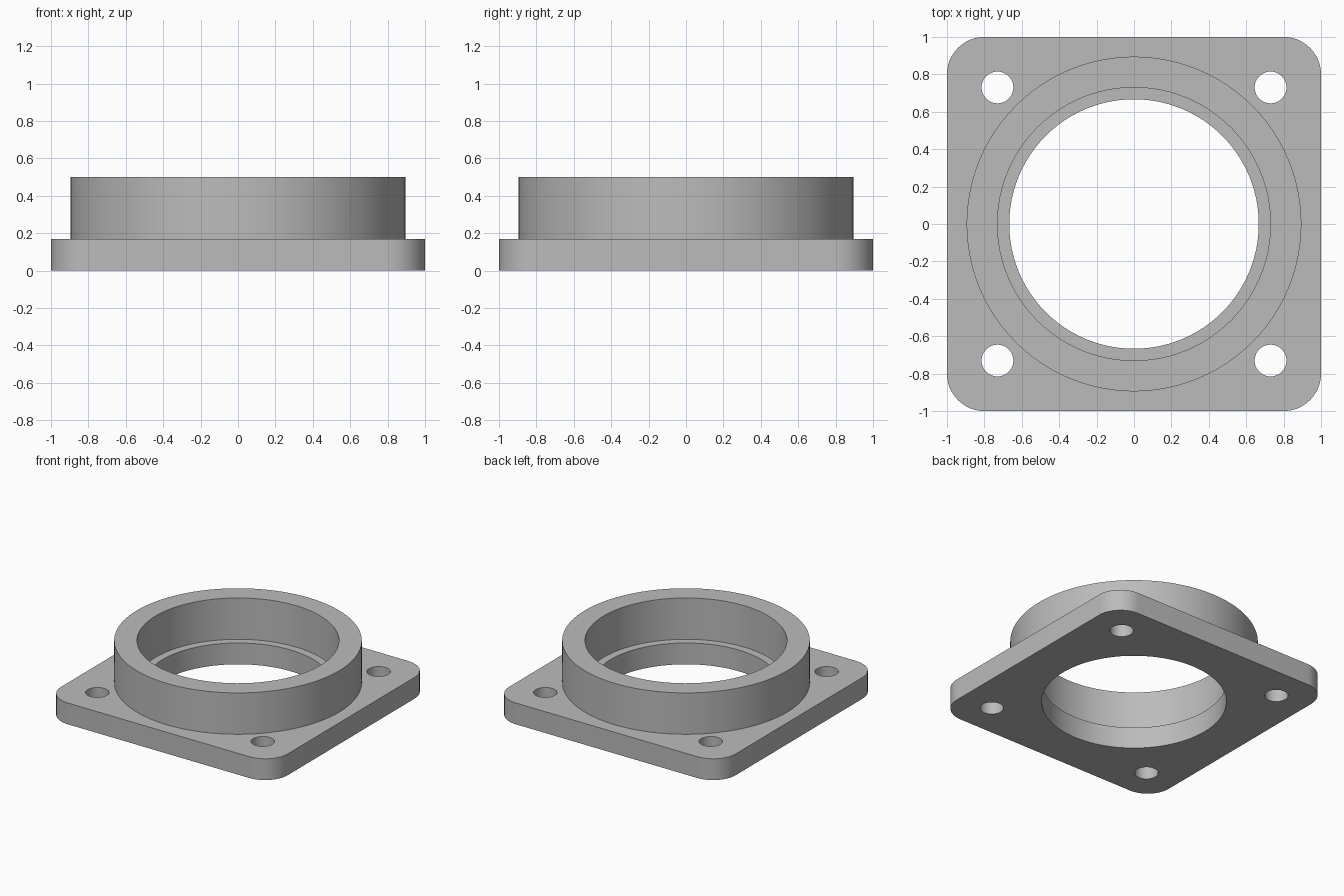
import bpy
import bmesh
from math import cos, sin, pi

if "Cube" in bpy.data.objects:
    bpy.data.objects.remove(bpy.data.objects["Cube"])

PLATE_TOP, COLLAR_TOP = 0.17, 0.5
BORE, SOCKET, COLLAR = 0.667, 0.73, 0.895
BOLT_POS, BOLT_RADIUS = 0.73, 0.085
CORNER = 0.2

grey = bpy.data.materials.new("plain grey")
grey.use_nodes = True
grey.diffuse_color = (0.5, 0.5, 0.5, 1)
grey.node_tree.nodes["Principled BSDF"].inputs["Base Color"].default_value = grey.diffuse_color


def prism(name, outline, z0, z1):
    """Extrude a closed outline straight up from z0 to z1."""
    bm = bmesh.new()
    base = bm.faces.new([bm.verts.new((x, y, z0)) for x, y in outline])
    top = bmesh.ops.extrude_face_region(bm, geom=[base])["geom"]
    verts = [v for v in top if isinstance(v, bmesh.types.BMVert)]
    bmesh.ops.translate(bm, verts=verts, vec=(0, 0, z1 - z0))
    bmesh.ops.recalc_face_normals(bm, faces=bm.faces)
    mesh = bpy.data.meshes.new(name)
    bm.to_mesh(mesh)
    bm.free()
    mesh.materials.append(grey)
    obj = bpy.data.objects.new(name, mesh)
    bpy.context.collection.objects.link(obj)
    return obj


def circle(radius, count, cx=0, cy=0):
    return [(cx + radius * cos(2 * pi * i / count), cy + radius * sin(2 * pi * i / count))
            for i in range(count)]


def rounded_square(half, radius, steps=12):
    points = []
    for quarter, (sx, sy) in enumerate([(1, 1), (-1, 1), (-1, -1), (1, -1)]):
        for i in range(steps + 1):
            a = pi / 2 * (quarter + i / steps)
            points.append((sx * (half - radius) + radius * cos(a),
                           sy * (half - radius) + radius * sin(a)))
    return points


def combine(target, tool, operation):
    """Apply a boolean and discard the tool."""
    mod = target.modifiers.new(operation.title(), "BOOLEAN")
    mod.operation, mod.object, mod.solver = operation, tool, "EXACT"
    bpy.context.view_layer.objects.active = target
    bpy.ops.object.modifier_apply(modifier=mod.name)
    bpy.data.objects.remove(tool)


# Square mounting plate with the collar rising from it
flange = prism("mounting_flange", rounded_square(1, CORNER), 0, PLATE_TOP)
combine(flange, prism("collar", circle(COLLAR, 96), PLATE_TOP / 2, COLLAR_TOP), "UNION")

# Socket down to the ledge, then the narrower through bore
combine(flange, prism("socket_cutter", circle(SOCKET, 96), PLATE_TOP, 1), "DIFFERENCE")
combine(flange, prism("bore_cutter", circle(BORE, 96), -1, 1), "DIFFERENCE")

# Four corner bolt holes
for sx in (-1, 1):
    for sy in (-1, 1):
        hole = circle(BOLT_RADIUS, 40, sx * BOLT_POS, sy * BOLT_POS)
        combine(flange, prism("bolt_cutter", hole, -1, 1), "DIFFERENCE")

# Smooth round walls, crisp rims
bpy.ops.object.select_all(action="DESELECT")
flange.select_set(True)
bpy.context.view_layer.objects.active = flange
bpy.ops.object.shade_smooth_by_angle(angle=pi / 6)
